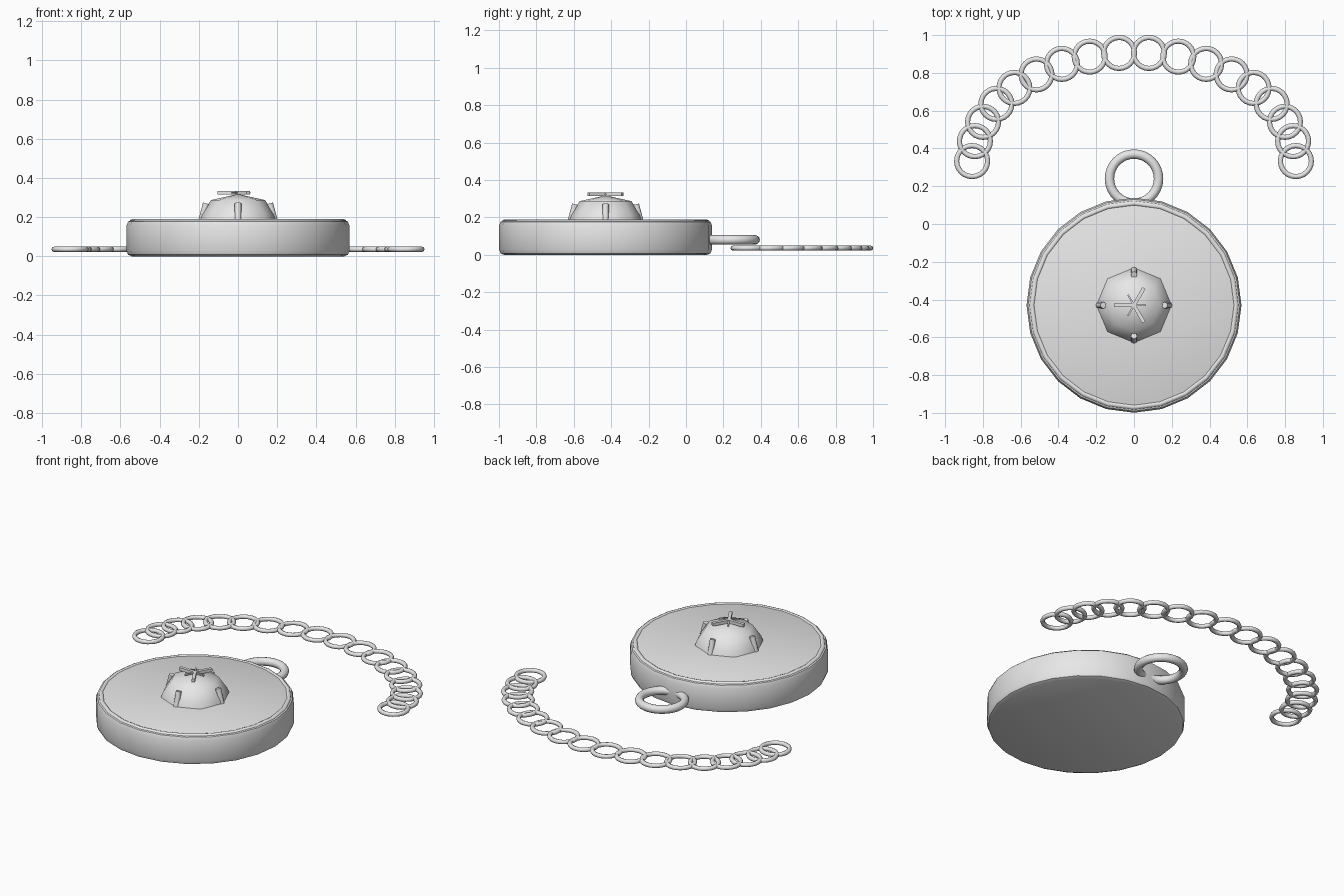
import bpy, bmesh, math
from mathutils import Matrix, Vector

if "Cube" in bpy.data.objects:
    bpy.data.objects.remove(bpy.data.objects["Cube"], do_unlink=True)

metal = bpy.data.materials.new("pale grey metal")
metal.use_nodes = True
GREY = (0.8, 0.8, 0.8, 1)
metal.diffuse_color = GREY
metal.node_tree.nodes["Principled BSDF"].inputs["Base Color"].default_value = GREY

CENTRE = Vector((0, -0.43, 0))


def finish(obj, name, angle=40):
    obj.name = name
    obj.data.materials.append(metal)
    bpy.ops.object.select_all(action="DESELECT")
    obj.select_set(True)
    bpy.context.view_layer.objects.active = obj
    bpy.ops.object.shade_smooth_by_angle(angle=math.radians(angle))
    return obj


def lathe(name, profile, sides, location, angle=40):
    """Turn a (radius, height) profile about z; zero radius makes a pole."""
    bm = bmesh.new()
    verts = [bm.verts.new((r, 0, z)) for r, z in profile]
    edges = [bm.edges.new(pair) for pair in zip(verts, verts[1:])]
    bmesh.ops.spin(bm, geom=verts + edges, cent=(0, 0, 0), axis=(0, 0, 1),
                   angle=math.tau, steps=sides)
    bmesh.ops.remove_doubles(bm, verts=bm.verts, dist=0.0005)
    bmesh.ops.recalc_face_normals(bm, faces=bm.faces)
    mesh = bpy.data.meshes.new(name)
    bm.to_mesh(mesh)
    bm.free()
    obj = bpy.data.objects.new(name, mesh)
    obj.location = location
    bpy.context.collection.objects.link(obj)
    return finish(obj, name, angle)


def ring(name, location, major, minor, sides=24, section=8):
    bpy.ops.mesh.primitive_torus_add(location=location, major_radius=major,
                                     minor_radius=minor, major_segments=sides,
                                     minor_segments=section)
    return finish(bpy.context.object, name, 60)


# Pendant disc with rounded edges
lathe("pendant_disc",
      [(0, 0), (0.542, 0), (0.561, 0.008), (0.569, 0.028),
       (0.569, 0.157), (0.561, 0.177), (0.542, 0.185), (0, 0.185)],
      24, CENTRE)

# Raised rim and hanging loop
ring("top_rim", CENTRE + Vector((0, 0, 0.175)), 0.54, 0.015)
ring("hanging_loop", (0, 0.24, 0.08), 0.13, 0.025, 32, 12)

# Eight-sided domed stone
lathe("domed_stone", [(0.2, 0.18), (0.188, 0.215), (0.138, 0.287), (0, 0.318)],
      8, CENTRE, 60)

# Four prongs leaning against the stone
for i in range(4):
    turn = Matrix.Rotation(i * math.pi / 2, 4, "Z")
    bpy.ops.mesh.primitive_cylinder_add(vertices=8, radius=0.017, depth=0.1)
    prong = bpy.context.object
    prong.matrix_world = (Matrix.Translation(CENTRE) @ turn
                          @ Matrix.Translation((0.175, 0, 0.222))
                          @ Matrix.Rotation(math.radians(-15), 4, "Y"))
    finish(prong, f"prong_{i + 1}", 50)

# Six-armed star: long and short bars alternate
for i in range(6):
    length, width = ((0.064, 0.009), (0.105, 0.019))[i % 2]
    bpy.ops.mesh.primitive_cube_add(size=1)
    bar = bpy.context.object
    bar.matrix_world = (Matrix.Translation(CENTRE + Vector((0, 0, 0.324)))
                        @ Matrix.Rotation(i * math.pi / 3, 4, "Z")
                        @ Matrix.Translation((length / 2, 0, 0))
                        @ Matrix.Diagonal((length, width, width, 1)))
    finish(bar, f"star_arm_{i + 1}", 30)

# Chain of flat links spread along a half ellipse
LINKS = 18
for i in range(LINKS):
    t = math.pi * i / (LINKS - 1)
    ring(f"chain_link_{i + 1}",
         (0.857 * math.cos(t), 0.333 + 0.575 * math.sin(t), 0.036), 0.082, 0.0135)
